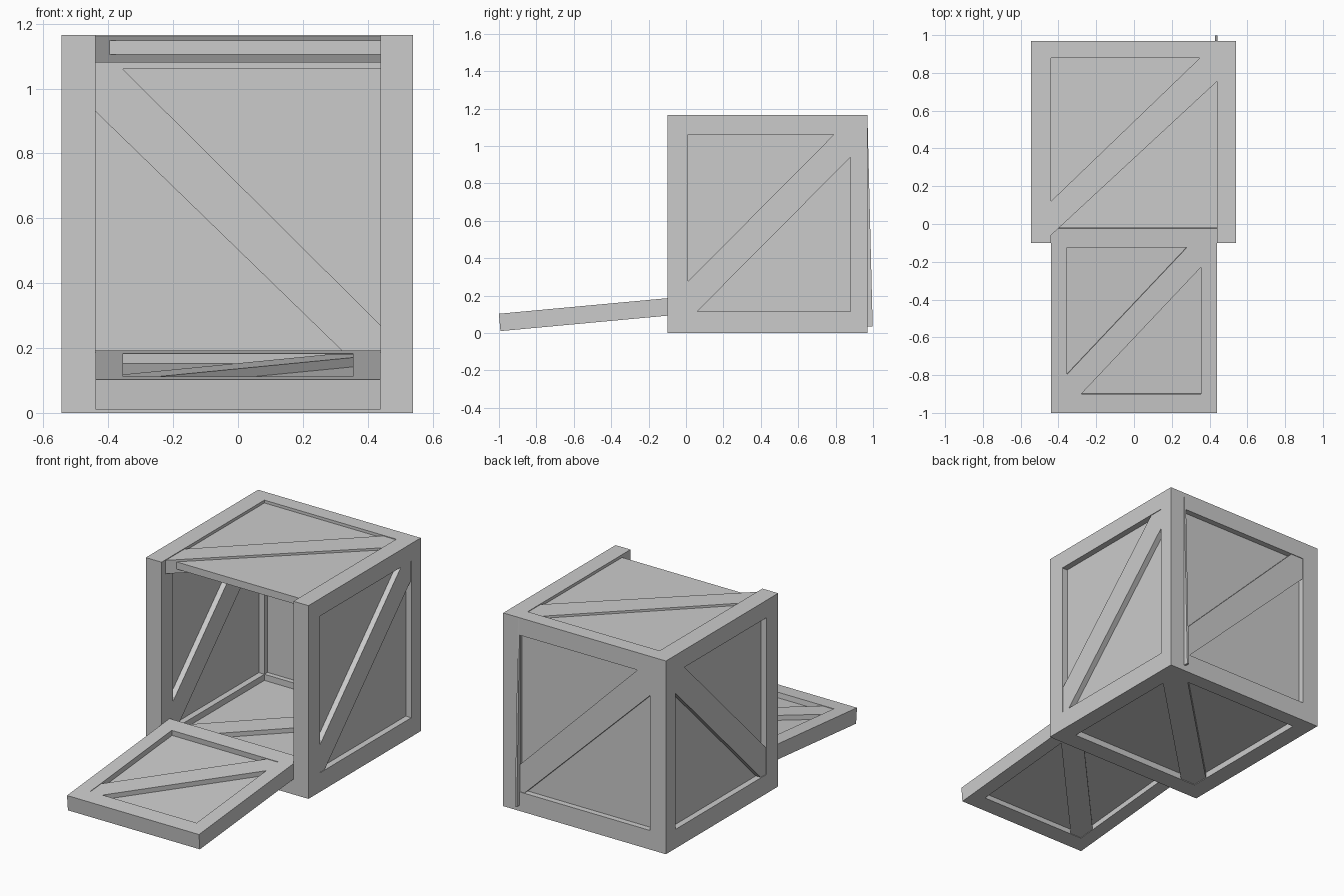
import bpy, bmesh
from mathutils import Vector

if "Cube" in bpy.data.objects:
    bpy.data.objects.remove(bpy.data.objects["Cube"])

# Local (u, v, depth) to world axes for each wall
MAPS = {
    "x": lambda u, v, w: Vector((w, u, v)),   # side walls: u=y, v=z
    "y": lambda u, v, w: Vector((u, w, v)),   # back wall: u=x, v=z
    "z": lambda u, v, w: Vector((u, v, w)),   # floor, top, door: u=x, v=y
}


def prism(name, pts, axis, lo, hi):
    """Extrude a flat outline between two depths."""
    bm = bmesh.new()
    a = [bm.verts.new(MAPS[axis](u, v, lo)) for u, v in pts]
    b = [bm.verts.new(MAPS[axis](u, v, hi)) for u, v in pts]
    bm.faces.new(a)
    bm.faces.new(b)
    n = len(pts)
    for i in range(n):
        j = (i + 1) % n
        bm.faces.new((a[i], a[j], b[j], b[i]))
    bmesh.ops.recalc_face_normals(bm, faces=bm.faces)
    me = bpy.data.meshes.new(name)
    bm.to_mesh(me)
    bm.free()
    ob = bpy.data.objects.new(name, me)
    bpy.context.collection.objects.link(ob)
    return ob


def rect(u0, u1, v0, v1):
    return [(u0, v0), (u1, v0), (u1, v1), (u0, v1)]


def box(name, x0, x1, y0, y1, z0, z1):
    return prism(name, rect(x0, x1, y0, y1), "z", z0, z1)


def infill(name, axis, win, panel, brace, low, high, flip=False):
    """Recessed panel plus a diagonal brace; low/high = corner cuts (du, dv)."""
    u0, u1, v0, v1 = win
    e = 0.005
    p = prism(name + "_panel", rect(u0 - e, u1 + e, v0 - e, v1 + e), axis, *panel)
    pts = [(u0, v0), (u0 + low[0], v0), (u1, v1 - high[1]),
           (u1, v1), (u1 - high[0], v1), (u0, v0 + low[1])]
    if flip:
        pts = [(u0 + u1 - u, v) for u, v in pts]
    return [p, prism(name + "_brace", pts, axis, *brace)]


X0, X1, Y0, Y1, H = -0.545, 0.54, -0.10, 0.97, 1.165
I, YI0, YI1 = 0.44, 0.01, 0.88          # inner faces of the frame
B, T = 0.115, 1.06                      # rail heights

# Corner posts, side rails, side panels
for side, xa, xb in (("left", X0, -I), ("right", I, X1)):
    box(side + "_front_post", xa, xb, Y0, YI0, 0, H)
    box(side + "_back_post", xa, xb, YI1, Y1, 0, H)
    box(side + "_bottom_rail", xa, xb, YI0, YI1, 0, B)
    box(side + "_top_rail", xa, xb, YI0, YI1, T, H)
    infill(side + "_wall", "x", (YI0, YI1, B, T), (xa + 0.037, xb - 0.037),
           (xa + 0.004, xb - 0.004), (0.05, 0.16), (0.09, 0.12))

# Rails between the sides
box("front_bottom_rail", -I, I, Y0, YI0, 0, 0.10)
box("back_bottom_rail", -I, I, YI1, Y1, 0, B)
box("back_top_rail", -I, I, YI1, Y1, T, H)

# Back wall
infill("back_wall", "y", (-I, I, B, T), (YI1 + 0.03, Y1 - 0.035),
       (YI1 + 0.004, Y1 - 0.004), (0.04, 0.155), (0.085, 0.13), flip=True)

# Floor
infill("floor", "z", (-I, I, YI0, YI1), (0.037, 0.078), (0.004, 0.105),
       (0.10, 0.10), (0.10, 0.10))

# Top, open at the front edge
prism("top_panel", rect(-I, I, -0.02, YI1), "z", 1.105, 1.148)
prism("top_brace", [(-I, 0.12), (-I, -0.06), (I, 0.755), (I, YI1), (0.35, YI1)],
      "z", 1.08, H - 0.004)

# Splinter leaning out of the back wall
prism("back_splinter", [(0.965, H), (0.97, H), (0.998, 0.035), (0.965, 0.035)],
      "x", 0.43, 0.442)

# Fallen door leaning on the front rail
L, TH, DW = 0.982, 0.093, 0.355
door = [prism("door_left_rail", rect(-I, -DW, 0, L), "z", 0, TH),
        prism("door_right_rail", rect(DW, I, 0, L), "z", 0, TH),
        prism("door_front_rail", rect(-DW, DW, 0, 0.10), "z", 0, TH),
        prism("door_back_rail", rect(-DW, DW, 0.88, L), "z", 0, TH)]
door += infill("door", "z", (-DW, DW, 0.10, 0.88), (0.032, 0.061),
               (0.003, TH - 0.003), (0.075, 0.105), (0.075, 0.105))
for ob in door:
    ob.location = (0, -0.992, 0.01)
    ob.rotation_euler = (0.092, 0, 0)
